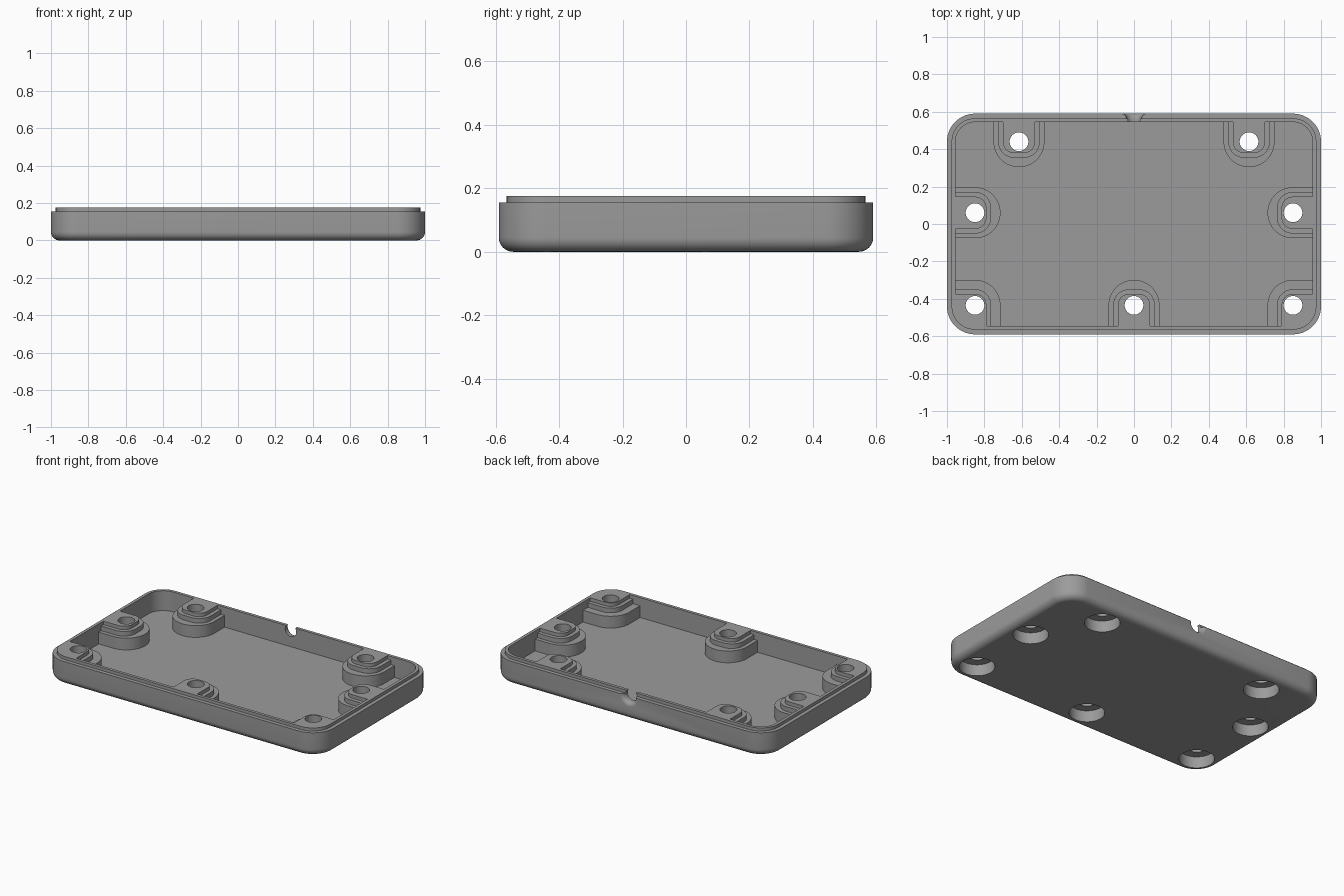
import bpy, bmesh, math

if "Cube" in bpy.data.objects:
    bpy.data.objects.remove(bpy.data.objects["Cube"])

grey = bpy.data.materials.new("mid grey")
grey.diffuse_color = (0.33, 0.33, 0.33, 1)
grey.use_nodes = True
grey.node_tree.nodes["Principled BSDF"].inputs["Base Color"].default_value = grey.diffuse_color

HX, HY = 1.0, 0.59            # half size of the tray
RIM, LIP = 0.155, 0.175       # heights of the outer wall and of the lip
WALL, FLOOR = 0.045, 0.045


def outline(x0, x1, y0, y1, radii, n=14):
    """Rounded rectangle, counter-clockwise; radii by (x side, y side)."""
    pts = []
    for ix, iy, a0 in ((1, 1, 0), (-1, 1, 90), (-1, -1, 180), (1, -1, 270)):
        r = radii[(ix, iy)]
        cx = (x1 if ix > 0 else x0) - ix * r
        cy = (y1 if iy > 0 else y0) - iy * r
        if r == 0:
            pts.append((cx, cy))
            continue
        for i in range(n + 1):
            a = math.radians(a0 + 90 * i / n)
            pts.append((cx + r * math.cos(a), cy + r * math.sin(a)))
    return pts


def stack(name, layers):
    """Closed solid through a stack of matching loops of 3D points."""
    bm = bmesh.new()
    loops = [[bm.verts.new(p) for p in loop] for loop in layers]
    n = len(loops[0])
    for a, b in zip(loops, loops[1:]):
        for i in range(n):
            j = (i + 1) % n
            bm.faces.new((a[i], a[j], b[j], b[i]))
    bm.faces.new(loops[0][::-1])
    bm.faces.new(loops[-1])
    bmesh.ops.recalc_face_normals(bm, faces=bm.faces)
    mesh = bpy.data.meshes.new(name)
    bm.to_mesh(mesh)
    bm.free()
    mesh.materials.append(grey)
    ob = bpy.data.objects.new(name, mesh)
    bpy.context.collection.objects.link(ob)
    return ob


def lathe(name, centre, rings, axis="z", n=48):
    """Round solid from (offset, radius) rings along z or y."""
    layers = []
    for t, r in rings:
        loop = []
        for i in range(n):
            a = 2 * math.pi * i / n
            u, v = r * math.cos(a), r * math.sin(a)
            off = (u, v, t) if axis == "z" else (u, t, v)
            loop.append(tuple(c + o for c, o in zip(centre, off)))
        layers.append(loop)
    return stack(name, layers)


def combine(target, other, operation):
    mod = target.modifiers.new(operation.lower(), "BOOLEAN")
    mod.operation = operation
    mod.solver = "EXACT"
    mod.object = other
    bpy.context.view_layer.objects.active = target
    bpy.ops.object.modifier_apply(modifier=mod.name)
    bpy.data.objects.remove(other)


# Tray shell: filleted bottom edge, outer wall, stepped lip, inner wall, floor
section = []
FIL = 0.045
for i in range(9):
    a = math.radians(90 * i / 8)
    section.append((FIL * (1 - math.sin(a)), FIL * (1 - math.cos(a))))
section += [(0, RIM), (0.025, RIM), (0.025, LIP), (WALL, LIP), (WALL, FLOOR)]
layers = []
for inset, z in section:
    r = 0.15 - inset
    radii = {(i, j): r for i in (-1, 1) for j in (-1, 1)}
    loop = outline(-HX + inset, HX - inset, -HY + inset, HY - inset, radii)
    layers.append([(x, y, z) for x, y in loop])
tray = stack("tray", layers)

# Screw bosses: centre and the direction of the wall each one joins
bosses = [(0, -0.435, 0, -1)]
for s in (-1, 1):
    bosses += [(s * 0.615, 0.44, 0, 1), (s * 0.85, 0.06, s, 0), (s * 0.85, -0.435, s, -1)]

# Tiers: half width, reach away from the wall, corner radius, top height
TIERS = [(0.136, 0.136, 0.135, 0.122), (0.111, 0.086, 0.085, RIM - 0.003), (0.086, 0.061, 0.06, LIP)]


def span(c, side, half, reach, wall):
    if side == 0:
        return c - half, c + half
    return tuple(sorted((c - side * reach, side * wall)))


for cx, cy, sx, sy in bosses:
    for half, reach, r, top in TIERS:
        x0, x1 = span(cx, sx, half, reach, HX - 0.035)
        y0, y1 = span(cy, sy, half, reach, HY - 0.035)
        radii = {}
        for i in (-1, 1):
            for j in (-1, 1):
                touching = (i == sx) + (j == sy)
                radii[(i, j)] = (r, 0, 0.1)[touching]
        loop = outline(x0, x1, y0, y1, radii)
        tier = stack("boss_tier", [[(x, y, z) for x, y in loop] for z in (0.02, top)])
        combine(tray, tier, "UNION")

# Screw holes with wide counterbores from below
for cx, cy, sx, sy in bosses:
    cutter = lathe("screw_hole", (cx, cy, 0),
                   [(-0.05, 0.106), (0.075, 0.106), (0.075, 0.05), (0.3, 0.05)])
    combine(tray, cutter, "DIFFERENCE")

# Cable notch in the back wall, flared towards the outside
flare = [(-0.1, 0.04), (-0.03, 0.04)]
for i in range(1, 7):
    a = math.radians(90 * i / 6)
    flare.append((-0.03 + 0.03 * math.sin(a), 0.04 + 0.025 * (1 - math.cos(a))))
flare.append((0.05, 0.065))
combine(tray, lathe("cable_notch", (0, HY, 0.152), flare, axis="y"), "DIFFERENCE")

# Smooth curved walls, crisp edges
bpy.ops.object.select_all(action="DESELECT")
tray.select_set(True)
bpy.context.view_layer.objects.active = tray
bpy.ops.object.shade_smooth_by_angle(angle=math.radians(30))
